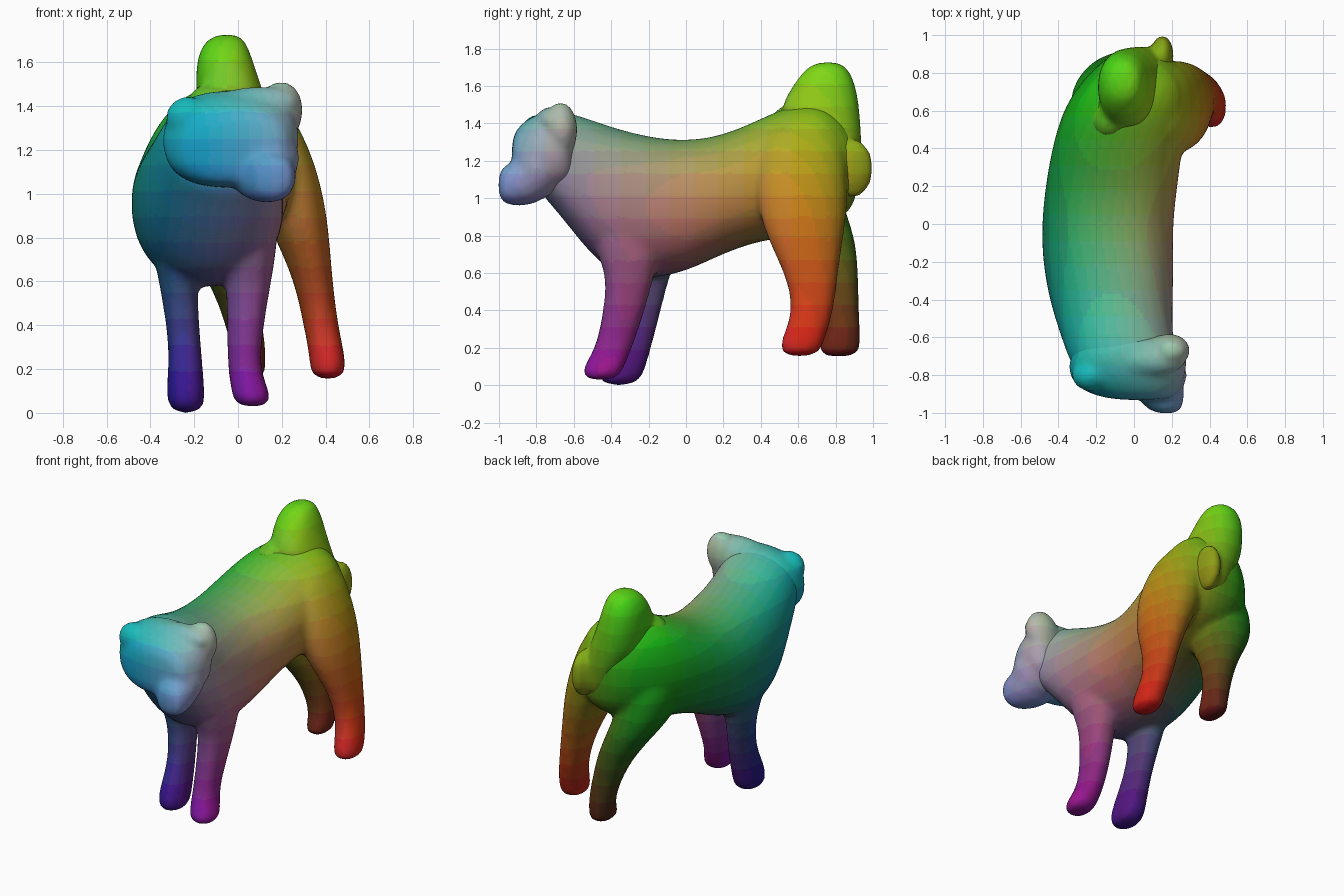
import bpy, bmesh, math

SIDES = 16


def activate(objs):
    bpy.ops.object.select_all(action='DESELECT')
    for o in objs:
        o.select_set(True)
    bpy.context.view_layer.objects.active = objs[0]


def loft(axis, rings, power=0.9):
    """Skin of rounded sections; ring = (position, a_min, a_max, b_min, b_max).
    axis 'y': a = x, b = z.   axis 'z': a = x, b = y."""
    bm = bmesh.new()
    loops = []
    for p, a0, a1, b0, b1 in rings:
        loop = []
        for i in range(SIDES):
            t = 2 * math.pi * i / SIDES
            c, s = math.cos(t), math.sin(t)
            a = (a0 + a1) / 2 + 1.035 * (a1 - a0) / 2 * math.copysign(abs(c) ** power, c)
            b = (b0 + b1) / 2 + 1.035 * (b1 - b0) / 2 * math.copysign(abs(s) ** power, s)
            loop.append(bm.verts.new((a, p, b) if axis == 'y' else (a, b, p)))
        loops.append(loop)
    for l, m in zip(loops, loops[1:]):
        for i in range(SIDES):
            j = (i + 1) % SIDES
            bm.faces.new((l[i], l[j], m[j], m[i]))
    bm.faces.new(loops[0])
    bm.faces.new(loops[-1])
    bmesh.ops.recalc_face_normals(bm, faces=bm.faces)
    me = bpy.data.meshes.new("loft")
    bm.to_mesh(me)
    bm.free()
    ob = bpy.data.objects.new("loft", me)
    bpy.context.collection.objects.link(ob)
    ob.modifiers.new("round", 'SUBSURF').levels = 2
    return ob


def blob(centre, size, tilt=0):
    bpy.ops.mesh.primitive_ico_sphere_add(subdivisions=3, radius=1, location=centre)
    ob = bpy.context.object
    ob.scale = size
    ob.rotation_euler = (0, tilt, 0)
    return ob


def lateral_centre(y):
    pts = [(-1, 0.2), (-0.7, -0.02), (0, -0.14), (0.4, -0.08), (0.9, 0.12)]
    for (ya, xa), (yb, xb) in zip(pts, pts[1:]):
        if y <= yb:
            return xa + (xb - xa) * max(0, y - ya) / (yb - ya)
    return pts[-1][1]


def paint(ob, warm=0):
    """Colour gradient by position: red across, green upward, blue to the front."""
    slots = {}
    for f in ob.data.polygons:
        x, y, z = f.center
        raw = (0.4 + warm + 0.95 * (x - lateral_centre(y)), 0.05 + 0.47 * z, 0.38 - 0.42 * y)
        key = tuple(round(min(max(v, 0.1), 0.85) * 18) for v in raw)
        if key not in slots:
            name = "coat_%d_%d_%d" % key
            mat = bpy.data.materials.get(name) or bpy.data.materials.new(name)
            mat.diffuse_color = (*[(v / 18) ** 2.2 for v in key], 1)
            slots[key] = len(ob.data.materials)
            ob.data.materials.append(mat)
        f.material_index = slots[key]


def fuse(name, parts, warm=0):
    """Merge overlapping parts into one skin."""
    activate(parts)
    bpy.ops.object.convert(target='MESH')
    bpy.ops.object.join()
    ob = bpy.context.object
    bpy.ops.object.transform_apply(location=True, rotation=True, scale=True)
    ob.name = ob.data.name = name
    r = ob.modifiers.new("skin", 'REMESH')
    r.mode, r.voxel_size = 'VOXEL', 0.02
    s = ob.modifiers.new("soften", 'SMOOTH')
    s.factor, s.iterations = 0.5, 5
    bpy.ops.object.convert(target='MESH')
    ob = bpy.context.object
    ob.data.materials.clear()
    paint(ob, warm)
    bpy.ops.object.shade_smooth_by_angle(angle=math.radians(40))
    return ob


# torso: curved to one side, sagging back
torso = loft('y', [
    (-0.80, -0.29, 0.20, 1.05, 1.43), (-0.72, -0.34, 0.22, 0.97, 1.46),
    (-0.60, -0.38, 0.20, 0.82, 1.45),
    (-0.42, -0.44, 0.20, 0.60, 1.38), (-0.20, -0.48, 0.205, 0.57, 1.32),
    (0.00, -0.485, 0.20, 0.61, 1.30), (0.20, -0.465, 0.225, 0.71, 1.33),
    (0.40, -0.43, 0.25, 0.78, 1.42), (0.60, -0.375, 0.29, 0.80, 1.51),
    (0.75, -0.28, 0.28, 0.85, 1.50), (0.87, -0.16, 0.20, 0.92, 1.38),
    (0.92, -0.07, 0.14, 1.02, 1.28)])

# front legs
front_right = loft('z', [
    (0.95, -0.05, 0.19, -0.50, -0.12), (0.75, -0.08, 0.175, -0.50, -0.13),
    (0.60, -0.05, 0.15, -0.42, -0.17), (0.40, -0.05, 0.115, -0.44, -0.22),
    (0.20, -0.045, 0.095, -0.48, -0.29), (0.10, -0.03, 0.145, -0.55, -0.33),
    (0.025, -0.01, 0.145, -0.55, -0.37)])
front_left = loft('z', [
    (0.90, -0.42, -0.10, -0.45, -0.05), (0.70, -0.38, -0.17, -0.40, -0.05),
    (0.55, -0.35, -0.19, -0.32, -0.10), (0.30, -0.31, -0.17, -0.36, -0.16),
    (0.12, -0.325, -0.155, -0.47, -0.21), (-0.006, -0.32, -0.15, -0.47, -0.25)])

# hind legs with broad thighs
hind_right = loft('z', [
    (1.42, 0.00, 0.21, 0.45, 0.82), (1.25, 0.02, 0.305, 0.39, 0.85),
    (1.10, 0.05, 0.36, 0.37, 0.86), (0.95, 0.10, 0.395, 0.39, 0.86),
    (0.80, 0.17, 0.415, 0.43, 0.84), (0.60, 0.26, 0.43, 0.53, 0.81),
    (0.40, 0.30, 0.455, 0.58, 0.79), (0.25, 0.33, 0.49, 0.51, 0.74),
    (0.15, 0.33, 0.49, 0.50, 0.71)])
hind_left = loft('z', [
    (1.20, -0.34, 0.00, 0.38, 0.78), (0.95, -0.34, 0.00, 0.40, 0.84),
    (0.80, -0.27, 0.03, 0.48, 0.90), (0.62, -0.14, 0.08, 0.65, 0.92),
    (0.45, -0.07, 0.105, 0.74, 0.92), (0.30, -0.03, 0.125, 0.76, 0.93),
    (0.22, -0.02, 0.125, 0.72, 0.93), (0.15, -0.02, 0.12, 0.71, 0.92)])
fuse("body_and_legs", [torso, front_right, front_left, hind_right, hind_left])

# head turned slightly aside: skull, cheek, snout, brow ridge and two blunt ears
skull = loft('y', [
    (-0.58, -0.26, 0.21, 1.05, 1.43), (-0.68, -0.33, 0.28, 1.03, 1.48),
    (-0.80, -0.35, 0.27, 1.03, 1.45), (-0.89, -0.27, 0.23, 1.04, 1.39),
    (-0.935, -0.10, 0.19, 1.08, 1.32)], 0.8)
cheek = blob((0.11, -0.80, 1.16), (0.17, 0.14, 0.17))
snout = loft('y', [
    (-0.72, -0.08, 0.25, 1.00, 1.26), (-0.87, -0.02, 0.265, 0.955, 1.22),
    (-0.96, 0.05, 0.26, 0.965, 1.18), (-1.005, 0.11, 0.235, 1.00, 1.14)])
brow = blob((0.04, -0.72, 1.395), (0.24, 0.09, 0.09), -0.12)
ear_left = blob((-0.23, -0.80, 1.345), (0.10, 0.085, 0.10))
ear_right = blob((0.185, -0.67, 1.365), (0.11, 0.09, 0.15), 0.2)
fuse("head", [skull, cheek, snout, brow, ear_left, ear_right])

# curled tail leaning over the rump with a loose tuft hanging behind
curl = loft('z', [
    (1.73, -0.11, 0.01, 0.69, 0.83), (1.67, -0.17, 0.045, 0.62, 0.88),
    (1.58, -0.19, 0.075, 0.56, 0.91), (1.47, -0.19, 0.11, 0.50, 0.925),
    (1.33, -0.17, 0.16, 0.54, 0.935), (1.18, -0.05, 0.19, 0.70, 0.94),
    (1.00, 0.00, 0.18, 0.75, 0.92)])
tip = blob((-0.13, 0.56, 1.39), (0.11, 0.11, 0.11))
tuft = blob((0.15, 0.89, 1.16), (0.06, 0.11, 0.16))
fuse("tail", [curl, tip, tuft], 0.1)
